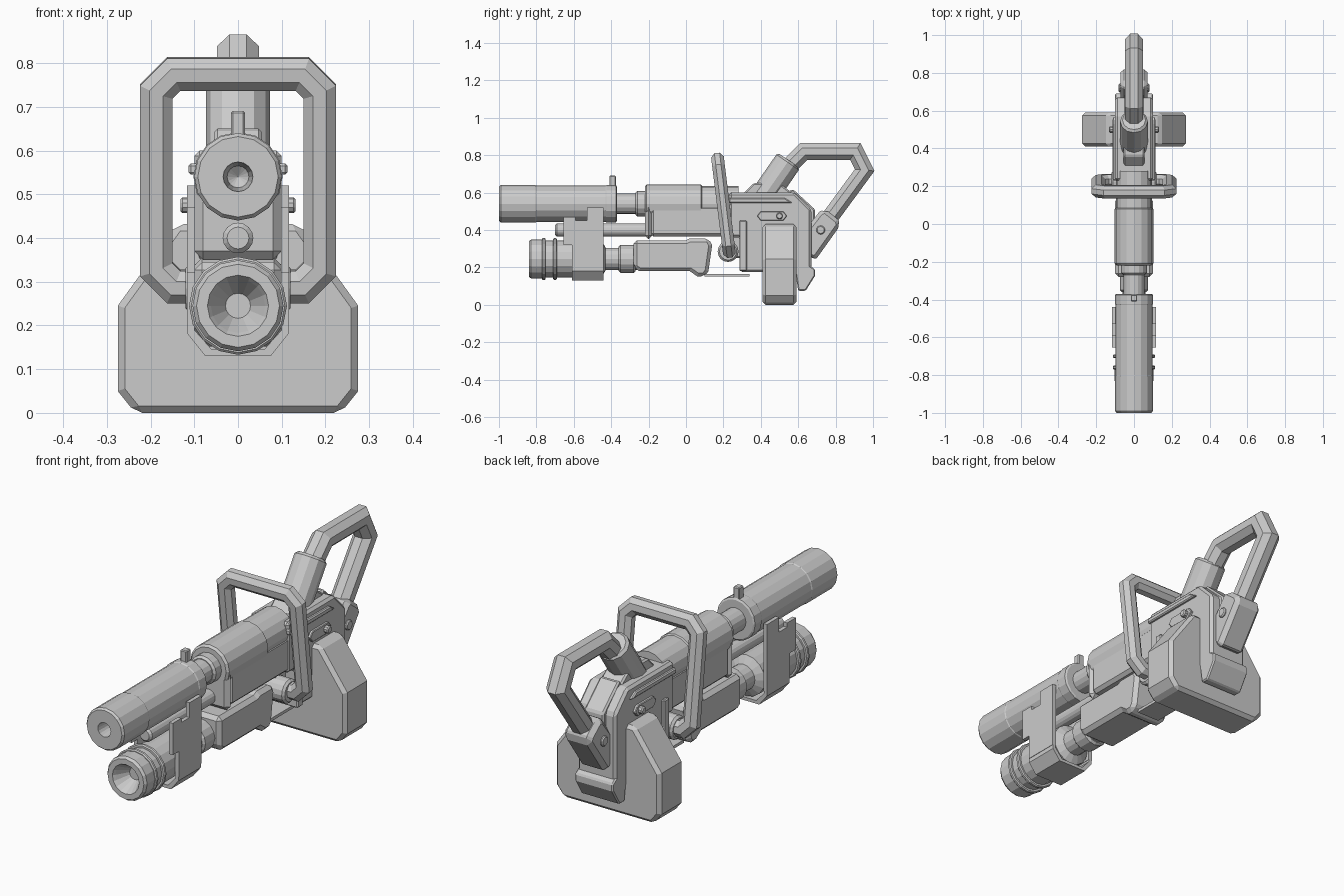
import bpy, bmesh, math
from mathutils import Vector, Matrix

cube = bpy.data.objects.get("Cube")
if cube:
    bpy.data.objects.remove(cube, do_unlink=True)


def finish(name, bm, bevel=0.0):
    bmesh.ops.recalc_face_normals(bm, faces=bm.faces)
    mesh = bpy.data.meshes.new(name)
    bm.to_mesh(mesh)
    bm.free()
    ob = bpy.data.objects.new(name, mesh)
    bpy.context.collection.objects.link(ob)
    if bevel:
        mod = ob.modifiers.new("edge_bevel", 'BEVEL')
        mod.width = bevel
        mod.segments = 1
        mod.limit_method = 'ANGLE'
        mod.angle_limit = math.radians(40)
    return ob


def prism(name, pts, lo, hi, axis='X', bevel=0.008):
    """Extrude a (y, z) outline along x, or an (x, z) outline along y."""
    bm = bmesh.new()
    if axis == 'X':
        verts = [bm.verts.new((lo, a, b)) for a, b in pts]
        move = Vector((hi - lo, 0, 0))
    else:
        verts = [bm.verts.new((a, lo, b)) for a, b in pts]
        move = Vector((0, hi - lo, 0))
    face = bm.faces.new(verts)
    ext = bmesh.ops.extrude_face_region(bm, geom=[face], use_keep_orig=True)
    bmesh.ops.translate(bm, vec=move, verts=[v for v in ext["geom"] if isinstance(v, bmesh.types.BMVert)])
    return finish(name, bm, bevel)


def block(name, half_x, y0, y1, z0, z1, bevel=0.008):
    return prism(name, [(y0, z0), (y1, z0), (y1, z1), (y0, z1)], -half_x, half_x, bevel=bevel)


def lathe(name, profile, origin, direction=(0, 1, 0), sides=16):
    """Revolve (radius, distance) pairs round a line."""
    bm = bmesh.new()
    verts = [bm.verts.new((r, 0, d)) for r, d in profile]
    edges = [bm.edges.new(pair) for pair in zip(verts, verts[1:])]
    bmesh.ops.spin(bm, geom=verts + edges, cent=(0, 0, 0), axis=(0, 0, 1),
                   angle=math.tau, steps=sides, use_duplicate=False)
    bmesh.ops.remove_doubles(bm, verts=bm.verts, dist=0.0005)
    turn = Vector((0, 0, 1)).rotation_difference(Vector(direction)).to_matrix().to_4x4()
    bmesh.ops.transform(bm, matrix=Matrix.Translation(origin) @ turn, verts=bm.verts)
    return finish(name, bm)


def rod(name, r, start, end, chamfer=0.01, sides=16):
    a, b = Vector(start), Vector(end)
    n = (b - a).length
    return lathe(name, [(0, 0), (r - chamfer, 0), (r, chamfer), (r, n - chamfer),
                        (r - chamfer, n), (0, n)], a, (b - a).normalized(), sides)


def pipe(name, path, normal, half_in, half_out, closed):
    """Sweep an octagon along a planar path with mitred corners."""
    pts, normal = [Vector(p) for p in path], Vector(normal).normalized()
    bm, rings, n = bmesh.new(), [], len(path)
    for i, p in enumerate(pts):
        before = p - pts[i - 1] if closed or i else pts[1] - p
        after = pts[(i + 1) % n] - p if closed or i < n - 1 else before
        before, after = before.normalized(), after.normalized()
        side = normal.cross((before + after).normalized())
        side /= max(0.5, abs(side.dot(normal.cross(after))))
        ring = []
        for k in range(8):
            t = math.tau * (k + 0.5) / 8
            scale = 1 / math.cos(math.pi / 8)
            ring.append(bm.verts.new(p + side * half_in * scale * math.cos(t)
                                     + normal * half_out * scale * math.sin(t)))
        rings.append(ring)
    for i in range(n if closed else n - 1):
        a, b = rings[i], rings[(i + 1) % n]
        for k in range(8):
            j = (k + 1) % 8
            bm.faces.new((a[k], a[j], b[j], b[k]))
    if not closed:
        bm.faces.new(rings[0])
        bm.faces.new(rings[-1])
    return finish(name, bm)


# Upper barrel with its long sleeve and front sight
top_z = 0.54
lathe("barrel_sleeve", [(0, 0.12), (0.025, 0.1), (0.034, 0), (0.092, 0), (0.1, 0.01), (0.1, 0.195),
                        (0.097, 0.2), (0.097, 0.57), (0.1, 0.575), (0.1, 0.625), (0.092, 0.63),
                        (0, 0.63)], (0, -1, top_z))
rod("upper_barrel", 0.055, (0, -0.4, top_z), (0, -0.18, top_z))
rod("barrel_collar", 0.068, (0, -0.27, top_z), (0, -0.2, top_z))
block("front_sight", 0.016, -0.41, -0.375, 0.6, 0.69, 0.004)
rod("gas_rod", 0.035, (0, -0.7, 0.4), (0, -0.18, 0.4))

# Barrel housing
lathe("housing_tube", [(0, 0), (0.092, 0), (0.102, 0.01), (0.102, 0.3), (0.096, 0.305),
                       (0.096, 0.5), (0, 0.5)], (0, -0.22, top_z))
block("housing_frame", 0.1, -0.22, -0.18, 0.35, 0.54, 0.02)
block("housing_body", 0.095, -0.19, 0.3, 0.365, 0.53, 0.015)

# Lower launcher barrel with flared muzzle
low_z = 0.245
lathe("lower_muzzle", [(0, 0.12), (0.062, 0.012), (0.07, 0), (0.095, 0), (0.104, 0.012), (0.104, 0.07),
                       (0.098, 0.075), (0.098, 0.39), (0.06, 0.41), (0, 0.41)], (0, -0.84, low_z))
for i, y in enumerate((-0.77, -0.71)):
    rod(f"muzzle_ring_{i}", 0.112, (0, y, low_z), (0, y + 0.02, low_z), 0.005)
rod("lower_barrel", 0.06, (0, -0.46, low_z), (0, -0.25, low_z))
rod("lower_collar", 0.075, (0, -0.36, low_z), (0, -0.27, low_z))

# Bracket cradling the lower barrel
half = [(0.115, 0.32), (0.115, 0.18), (0.075, 0.13)]
inner = [(0.06, 0.145), (0.1, 0.19), (0.1, 0.32)]
u_shape = half + [(-x, z) for x, z in reversed(half)] + [(-x, z) for x, z in reversed(inner)] + inner
prism("bracket_cradle", u_shape, -0.61, -0.44, 'Y', 0)
plate = [(-0.61, 0.2), (-0.44, 0.2), (-0.44, 0.52), (-0.53, 0.52), (-0.53, 0.45),
         (-0.59, 0.45), (-0.59, 0.47), (-0.655, 0.47), (-0.655, 0.32), (-0.61, 0.32)]
for side, s in (("left", 1), ("right", -1)):
    prism(f"bracket_plate_{side}", plate, s * 0.098, s * 0.117, bevel=0)

# Fore grip and its underside strip
prism("fore_grip", [(-0.28, 0.2), (-0.25, 0.18), (0.02, 0.18), (0.06, 0.152), (0.1, 0.152), (0.12, 0.18),
                    (0.14, 0.32), (0.12, 0.355), (0.02, 0.355), (0, 0.345), (-0.28, 0.345)],
      -0.1, 0.1, bevel=0.018)
block("lower_strip", 0.06, 0.1, 0.34, 0.152, 0.166, 0)

# Carrying loop, tilted forward toward the top
hx, bottom, top, c = 0.187, 0.289, 0.775, 0.04
corners = [(hx - c, bottom), (hx, bottom + c), (hx, top - c), (hx - c, top)]
loop = corners + [(-x, z) for x, z in reversed(corners)]
lean = 0.06 / (top - bottom)
pipe("carry_loop", [(x, 0.23 - lean * (z - bottom), z) for x, z in loop],
     (0, 1, lean), 0.037, 0.034, True)
rod("loop_pivot", 0.056, (-0.12, 0.225, 0.285), (0.12, 0.225, 0.285))
block("pivot_mount", 0.05, 0.2, 0.32, 0.25, 0.4)

# Receiver
prism("receiver", [(0.23, 0.36), (0.29, 0.36), (0.29, 0.175), (0.67, 0.175),
                   (0.67, 0.51), (0.58, 0.6), (0.23, 0.6)], -0.1, 0.1, bevel=0.012)
prism("receiver_rail", [(0.23, 0.545), (0.57, 0.545), (0.53, 0.57), (0.23, 0.57)],
      -0.113, 0.113, bevel=0.005)
block("receiver_front_panel", 0.113, 0.285, 0.325, 0.18, 0.45, 0.005)
prism("receiver_top", [(0.3, 0.59), (0.36, 0.65), (0.5, 0.65), (0.58, 0.59)], -0.055, 0.055)
prism("rear_spine", [(0.53, 0.59), (0.57, 0.62), (0.69, 0.51), (0.69, 0.4), (0.65, 0.4)], -0.05, 0.05)
prism("rear_foot", [(0.58, 0.2), (0.6, 0.075), (0.64, 0.075), (0.69, 0.155), (0.69, 0.19),
                    (0.66, 0.21)], -0.1, 0.1, bevel=0.006)
for side, s in (("left", 1), ("right", -1)):
    prism(f"side_plate_{side}", [(0.38, 0.475), (0.4, 0.45), (0.52, 0.45), (0.54, 0.475),
                                 (0.52, 0.5), (0.4, 0.5)], s * 0.095, s * 0.112, bevel=0.003)
    rod(f"side_bolt_{side}", 0.018, (s * 0.1, 0.5, 0.475), (s * 0.132, 0.5, 0.475), 0.005, 10)
    rod(f"handle_bolt_{side}", 0.024, (s * 0.05, 0.72, 0.4), (s * 0.082, 0.72, 0.4), 0.005, 10)

# Ammunition box
box_half = [(0.235, 0), (0.275, 0.05), (0.275, 0.245), (0.14, 0.432)]
prism("ammo_box", box_half + [(-x, z) for x, z in reversed(box_half)], 0.41, 0.59, 'Y', 0.016)

# Rear handle with its two sockets
rod("upper_socket", 0.073, (0, 0.4, 0.555), (0, 0.55, 0.772), 0.012, 12)
pipe("rear_handle", [(0, 0.5, 0.69), (0, 0.63, 0.82), (0, 0.905, 0.82), (0, 0.955, 0.72), (0, 0.72, 0.4)],
     (1, 0, 0), 0.045, 0.048, False)
prism("lower_socket", [(0.63, 0.3), (0.67, 0.24), (0.70, 0.25), (0.825, 0.425), (0.815, 0.455),
                       (0.745, 0.51), (0.715, 0.5), (0.63, 0.39)], -0.072, 0.072, bevel=0.02)
